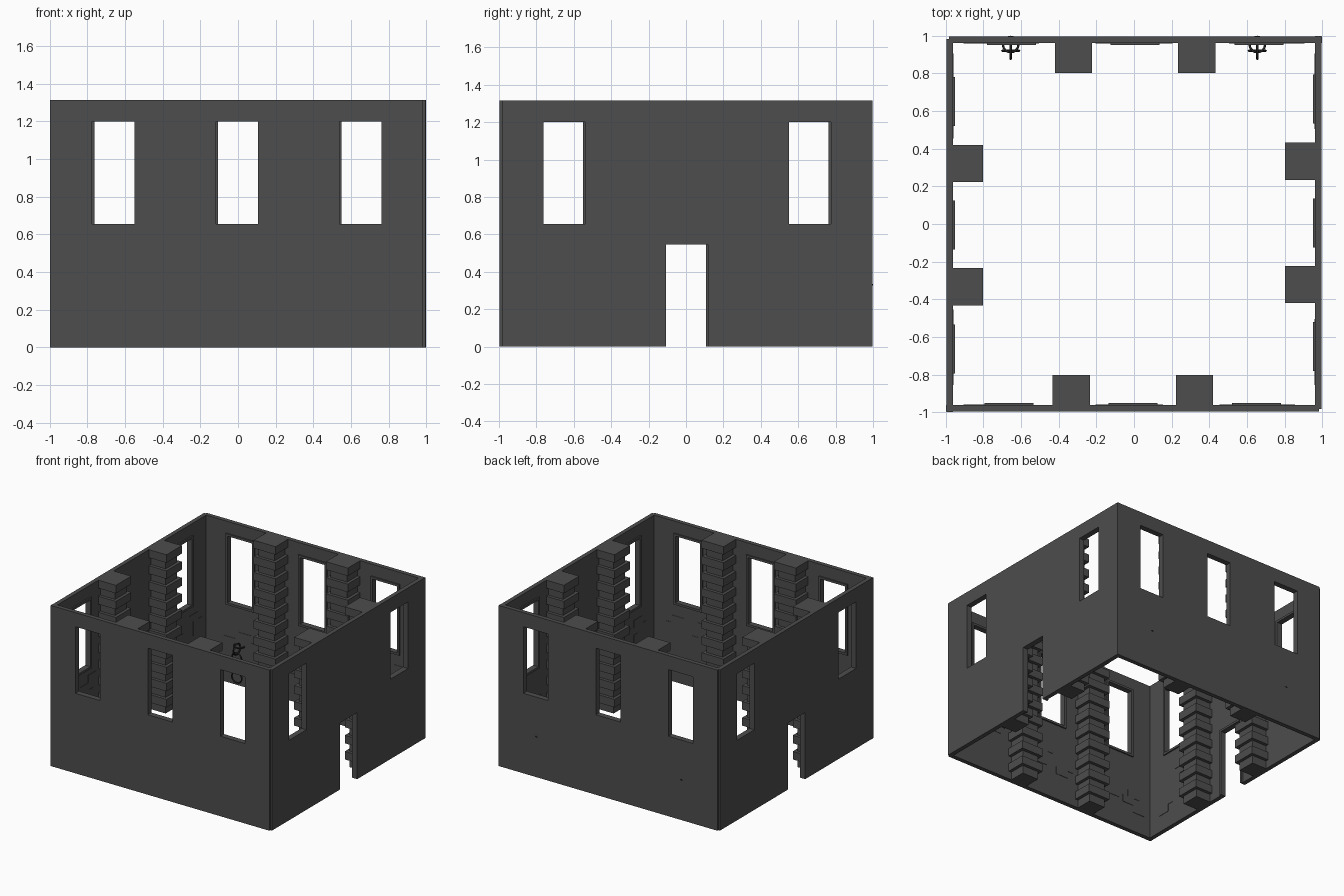
import bpy, bmesh, math, random
from mathutils import Matrix, Vector

if "Cube" in bpy.data.objects:
    bpy.data.objects.remove(bpy.data.objects["Cube"])

random.seed(4)
H = 1.315                      # wall height
S = -0.006                     # small sideways shift of each wall's layout
STONE = bpy.data.materials.new("dark_stone")
STONE.diffuse_color = (0.075, 0.075, 0.075, 1)
STONE.use_nodes = True
STONE.node_tree.nodes["Principled BSDF"].inputs["Base Color"].default_value = STONE.diffuse_color
IRON = bpy.data.materials.new("iron")
IRON.diffuse_color = (0.02, 0.02, 0.02, 1)
IRON.use_nodes = True
IRON.node_tree.nodes["Principled BSDF"].inputs["Base Color"].default_value = IRON.diffuse_color

# the front wall is designed once, then mirrored or turned to each side
SWAP = Matrix(((0, 1, 0, 0), (1, 0, 0, 0), (0, 0, 1, 0), (0, 0, 0, 1)))
TURN = Matrix.Rotation(math.pi, 4, 'Z')
SIDES = {"front": Matrix(), "left": SWAP, "back": TURN, "right": TURN @ SWAP}


def finish(bm, name, mtx, mat=STONE):
    bm.transform(mtx)
    bmesh.ops.recalc_face_normals(bm, faces=bm.faces)
    me = bpy.data.meshes.new(name)
    bm.to_mesh(me)
    bm.free()
    me.materials.append(mat)
    ob = bpy.data.objects.new(name, me)
    bpy.context.collection.objects.link(ob)
    return ob


def inside(x, z, r):
    return r[0] < x < r[1] and r[2] < z < r[3]


def panel(name, outer, holes, y0, y1, mtx):
    """Flat slab in the xz plane with rectangular openings."""
    rects = [outer] + holes
    xs = sorted({v for r in rects for v in r[:2]})
    zs = sorted({v for r in rects for v in r[2:]})
    bm = bmesh.new()
    y = (y0 + y1) / 2
    for a, b in zip(xs, xs[1:]):
        for c, d in zip(zs, zs[1:]):
            mx, mz = (a + b) / 2, (c + d) / 2
            if inside(mx, mz, outer) and not any(inside(mx, mz, h) for h in holes):
                bm.faces.new([bm.verts.new(p) for p in
                              ((a, y, c), (b, y, c), (b, y, d), (a, y, d))])
    bmesh.ops.remove_doubles(bm, verts=bm.verts, dist=1e-5)
    ob = finish(bm, name, mtx)
    mod = ob.modifiers.new("thickness", 'SOLIDIFY')
    mod.thickness = y1 - y0
    mod.offset = 0


def box(bm, lo, hi):
    lo, hi = Vector(lo), Vector(hi)
    bmesh.ops.create_cube(bm, size=1, matrix=Matrix.Translation((lo + hi) / 2)
                          @ Matrix.Diagonal((*(hi - lo), 1)))


def pillar(name, cx, mtx):
    """Alternating wide and narrow stone courses."""
    bm = bmesh.new()
    n = 20
    h = H / n
    for i in range(n):
        inset = 0 if i % 2 else 0.025
        w = 0.099 - inset
        box(bm, (cx - w, -0.965, i * h), (cx + w, -0.803 - inset, (i + 1) * h))
    finish(bm, name, mtx)


def bricks(name, openings, mtx):
    """Shallow stepped patches of exposed bricks on the inner face."""
    bm = bmesh.new()
    for cx in (-0.8, -0.56, -0.1, 0.1, 0.56, 0.8):
        cz = random.uniform(0.08, 0.42)
        for k in range(3):
            x = cx + random.choice((-0.05, 0, 0.05))
            z = cz + k * 0.06
            if not any(o[0] - 0.1 < x < o[1] + 0.1 and o[2] - 0.1 < z < o[3] for o in openings):
                box(bm, (x - 0.055, -0.964, z), (x + 0.055, -0.959, z + 0.06))
    finish(bm, name, mtx)


for side, mtx in SIDES.items():
    # openings: windows, with the middle one a door on the left and right
    openings = [(c + S - 0.112, c + S + 0.112, 0.655, 1.2) for c in (-0.657, 0, 0.657)]
    if side in ("left", "right"):
        openings[1] = (S - 0.112, S + 0.112, 0, 0.545)
    panel(side + "_wall", (-0.998, 0.983, 0, H), openings, -0.997, -0.962, mtx)
    # inner frames
    for i, o in enumerate(openings):
        f = 0.018
        rim = (o[0] - f, o[1] + f, max(o[2] - f, 0), o[3] + f)
        panel(f"{side}_frame_{i}", rim, [o], -0.963, -0.951, mtx)
    for i, c in enumerate((-0.327, 0.327)):
        pillar(f"{side}_pillar_{i}", c + S, mtx)
    bricks(side + "_bricks", openings, mtx)


def ring(bm, center, rot, r, minor, stretch=1.0):
    """Iron ring: a swept circle lying in local xy, stretched along y."""
    n, m = 20, 8
    M = Matrix.Translation(center) @ rot
    rows = []
    for i in range(n):
        a = 2 * math.pi * i / n
        rows.append([])
        for j in range(m):
            b = 2 * math.pi * j / m
            d = r + minor * math.cos(b)
            p = Vector((d * math.cos(a), d * math.sin(a) * stretch, minor * math.sin(b)))
            rows[-1].append(bm.verts.new(M @ p))
    for i in range(n):
        for j in range(m):
            bm.faces.new((rows[i][j], rows[(i + 1) % n][j],
                          rows[(i + 1) % n][(j + 1) % m], rows[i][(j + 1) % m]))


# hanging chains: wall staple, alternating links and a cuff ring
XZ = Matrix.Rotation(math.pi / 2, 4, 'X')
YZ = Matrix.Rotation(math.pi / 2, 4, 'Z') @ XZ
for side, x in (("left", -0.655), ("right", 0.655)):
    bm = bmesh.new()
    ring(bm, (x, 0.953, 0.33), Matrix(), 0.041, 0.006)
    for k in range(3):
        ring(bm, (x, 0.92, 0.315 - k * 0.075), XZ if k % 2 else YZ, 0.044, 0.006)
    ring(bm, (x, 0.92, 0.085), XZ, 0.045, 0.006)
    ob = finish(bm, side + "_chain", Matrix(), IRON)
    for p in ob.data.polygons:
        p.use_smooth = True
